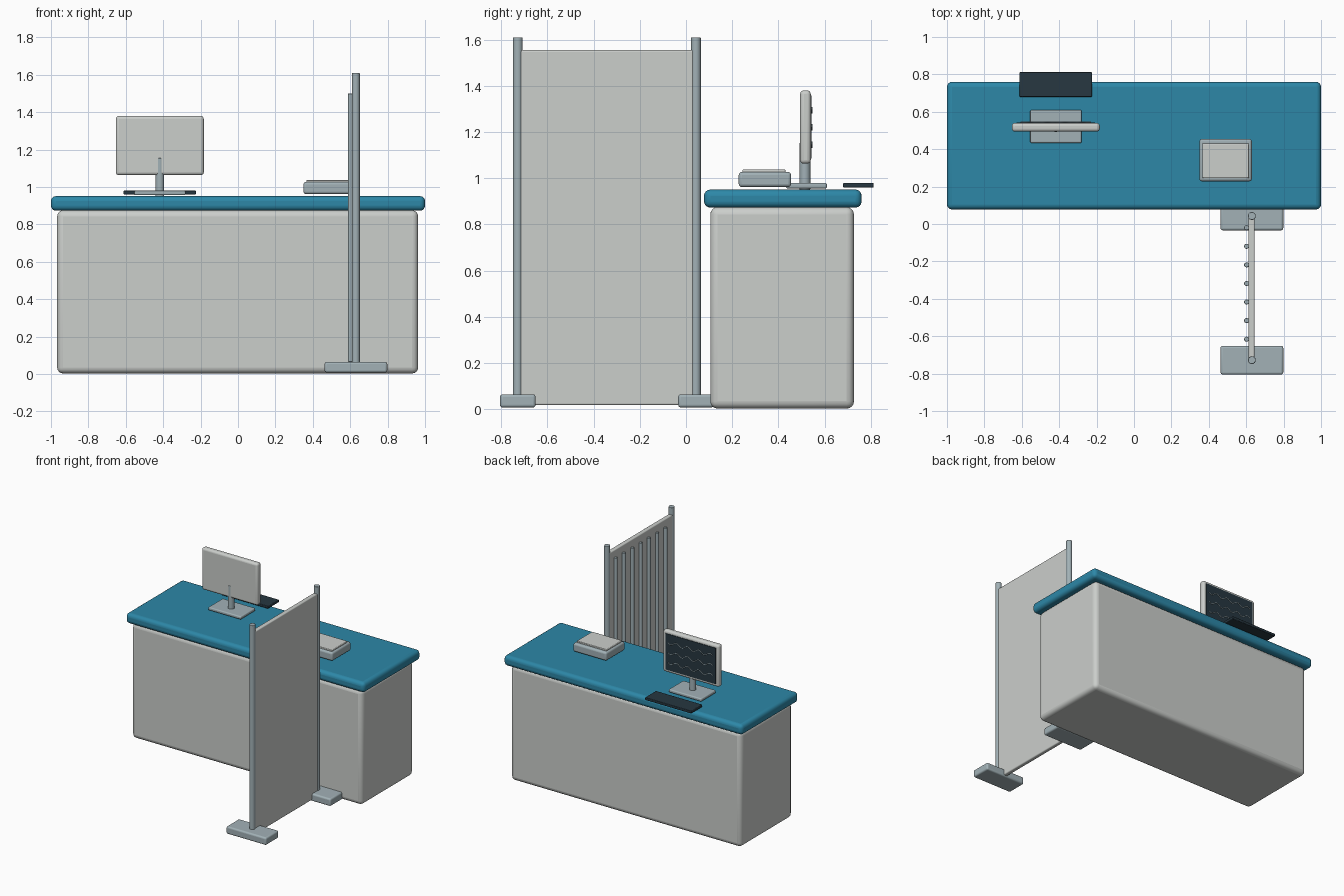
import bpy, math

if "Cube" in bpy.data.objects:
    bpy.data.objects.remove(bpy.data.objects["Cube"])


def mat(name, r, g, b):
    m = bpy.data.materials.new(name)
    m.diffuse_color = (r, g, b, 1)
    m.use_nodes = True
    m.node_tree.nodes["Principled BSDF"].inputs["Base Color"].default_value = m.diffuse_color
    return m


TEAL = mat("teal", 0.026, 0.245, 0.39)
LIGHT = mat("light_grey", 0.60, 0.62, 0.60)
STEEL = mat("blue_grey", 0.36, 0.44, 0.47)
DARK = mat("dark_slate", 0.02, 0.038, 0.052)
PALE = mat("trace_grey", 0.42, 0.52, 0.56)


def smooth(ob):
    bpy.context.view_layer.objects.active = ob
    bpy.ops.object.select_all(action='DESELECT')
    ob.select_set(True)
    bpy.ops.object.shade_smooth_by_angle(angle=math.radians(40))


def box(name, x, y, z, material, bevel=0.0, segs=4):
    """Rounded box from (min, max) ranges."""
    mids = [(a + b) / 2 for a, b in (x, y, z)]
    bpy.ops.mesh.primitive_cube_add(size=1, location=mids)
    ob = bpy.context.object
    ob.name = name
    ob.scale = [b - a for a, b in (x, y, z)]
    bpy.ops.object.transform_apply(location=False, rotation=False, scale=True)
    ob.data.materials.append(material)
    if bevel:
        m = ob.modifiers.new("Bevel", 'BEVEL')
        m.width, m.segments = bevel, segs
        smooth(ob)
    return ob


def rod(name, x, y, z, radius, material, sides=24):
    """Upright cylinder with a softened rim."""
    bpy.ops.mesh.primitive_cylinder_add(vertices=sides, radius=radius, depth=z[1] - z[0],
                                        location=(x, y, (z[0] + z[1]) / 2))
    ob = bpy.context.object
    ob.name = name
    ob.data.materials.append(material)
    m = ob.modifiers.new("Bevel", 'BEVEL')
    m.width, m.segments = 0.003, 2
    smooth(ob)
    return ob


# Desk
box("desk_body", (-0.967, 0.963), (0.105, 0.727), (0.003, 0.875), LIGHT, 0.032)
box("desk_top", (-1, 1), (0.078, 0.76), (0.873, 0.951), TEAL, 0.027)

# Monitor, facing the back
box("monitor_base", (-0.555, -0.28), (0.433, 0.61), (0.956, 0.98), STEEL, 0.008)
rod("monitor_neck", -0.418, 0.515, (0.95, 1.155), 0.023, STEEL)
box("monitor_case", (-0.653, -0.183), (0.494, 0.54), (1.063, 1.38), LIGHT, 0.016)
box("monitor_screen", (-0.628, -0.208), (0.536, 0.544), (1.085, 1.358), DARK)

# Wavy traces on the screen
for row, z0 in enumerate((1.145, 1.22, 1.295)):
    cu = bpy.data.curves.new(f"screen_trace_{row + 1}", 'CURVE')
    cu.dimensions = '3D'
    cu.bevel_depth, cu.bevel_resolution = 0.0025, 1
    sp = cu.splines.new('POLY')
    n = 48
    sp.points.add(n)
    for i, p in enumerate(sp.points):
        t = i / n
        p.co = (-0.605 + 0.375 * t, 0.545, z0 + 0.012 * math.sin(t * 8 * math.pi), 1)
    cu.materials.append(PALE)
    bpy.context.collection.objects.link(bpy.data.objects.new(cu.name, cu))

# Keyboard and desk unit
box("keyboard", (-0.612, -0.225), (0.68, 0.812), (0.96, 0.98), DARK, 0.004, 2)
box("desk_unit", (0.35, 0.63), (0.228, 0.455), (0.962, 1.027), STEEL, 0.014)
box("desk_unit_lid", (0.365, 0.615), (0.245, 0.43), (1.022, 1.038), LIGHT, 0.004, 2)

# Privacy screen: panel, two posts with feet, ribs on the left face
box("partition_panel", (0.613, 0.645), (-0.73, 0.045), (0.018, 1.555), LIGHT, 0.008)
for label, y in (("front", -0.728), ("rear", 0.043)):
    rod(f"{label}_post", 0.63, y, (0.05, 1.61), 0.021, STEEL)
    box(f"{label}_foot", (0.463, 0.798), (y - 0.077, y + 0.077), (0.008, 0.065), STEEL, 0.012)
for i in range(7):
    rod(f"partition_rib_{i + 1}", 0.602, -0.02 - 0.0993 * i, (0.065, 1.50), 0.0135, STEEL, 16)
